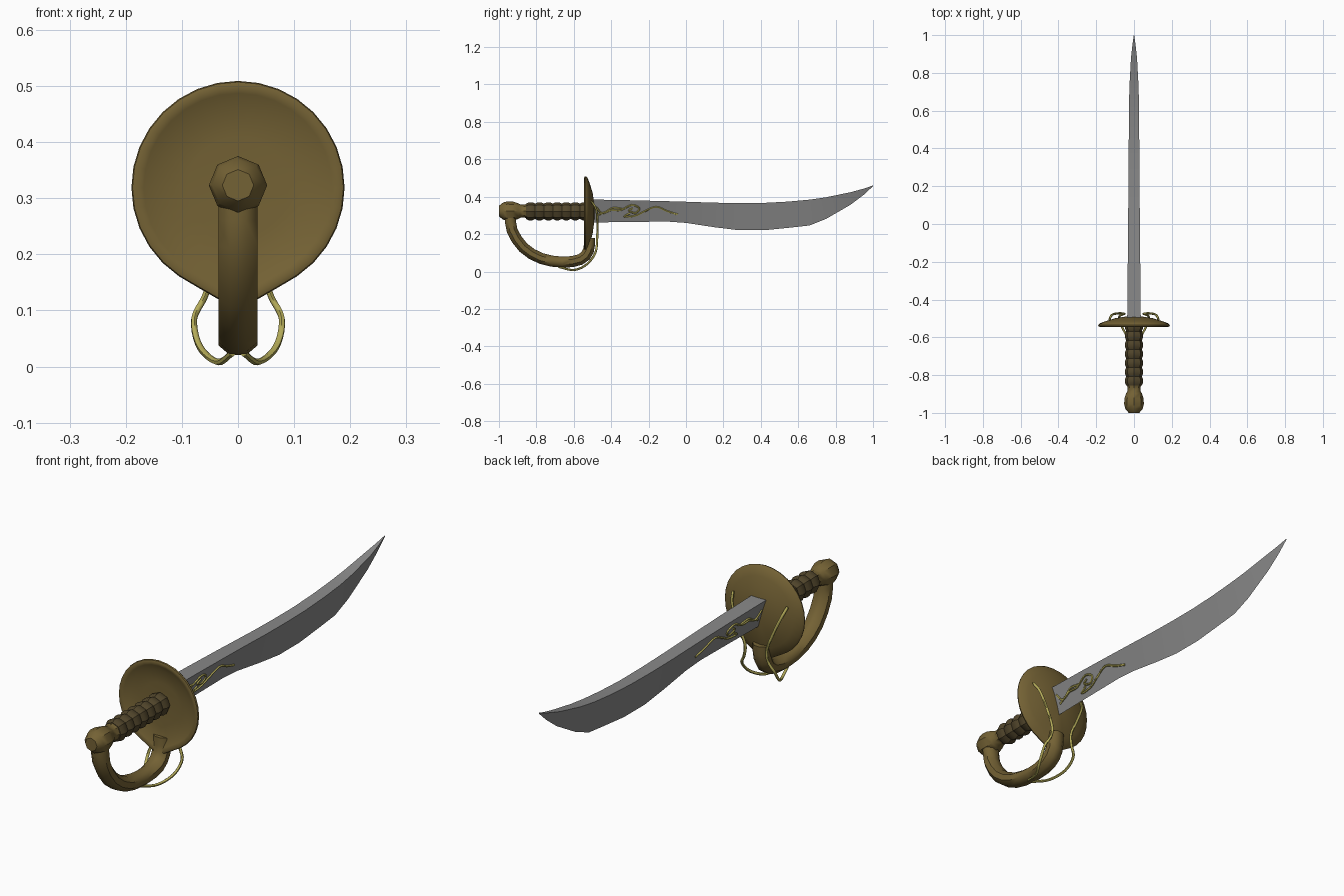
import bpy, bmesh, math
from mathutils import Vector

if "Cube" in bpy.data.objects:
    bpy.data.objects.remove(bpy.data.objects["Cube"])


def material(name, rgb):
    m = bpy.data.materials.new(name)
    m.diffuse_color = (*rgb, 1)
    m.use_nodes = True
    m.node_tree.nodes["Principled BSDF"].inputs["Base Color"].default_value = m.diffuse_color
    return m


BRASS = material("aged brass", (0.175, 0.122, 0.035))
LEATHER = material("dark leather", (0.085, 0.062, 0.025))
GOLD = material("bright gold", (0.46, 0.41, 0.10))
STEEL = material("steel", (0.25, 0.25, 0.25))


def finish(obj, mat, angle=35):
    obj.data.materials.append(mat)
    bpy.ops.object.select_all(action='DESELECT')
    obj.select_set(True)
    bpy.context.view_layer.objects.active = obj
    bpy.ops.object.shade_smooth_by_angle(angle=math.radians(angle))
    return obj


def loft(name, rings, mat, angle=35):
    """Skin a list of equal-length point rings and cap both ends."""
    bm = bmesh.new()
    rows = [[bm.verts.new(p) for p in r] for r in rings]
    n = len(rows[0])
    for a, b in zip(rows, rows[1:]):
        for i in range(n):
            j = (i + 1) % n
            bm.faces.new((a[i], a[j], b[j], b[i]))
    bm.faces.new(rows[0][::-1])
    bm.faces.new(rows[-1])
    bmesh.ops.remove_doubles(bm, verts=bm.verts, dist=1e-5)
    bmesh.ops.recalc_face_normals(bm, faces=bm.faces)
    me = bpy.data.meshes.new(name)
    bm.to_mesh(me)
    bm.free()
    obj = bpy.data.objects.new(name, me)
    bpy.context.collection.objects.link(obj)
    return finish(obj, mat, angle)


def turned(name, profile, z, sides, mat, angle=35, stretch=lambda t: 1):
    """Profile of (radius, y) spun round the y axis; t = 0 points up."""
    angs = [2 * math.pi * i / sides for i in range(sides)]
    rings = [[(r * stretch(t) * math.sin(t), y, z + r * stretch(t) * math.cos(t))
              for t in angs] for r, y in profile]
    return loft(name, rings, mat, angle)


def smooth_path(pts, steps):
    """Catmull-Rom interpolation through the points."""
    p = [Vector(q) for q in pts]
    p = [2 * p[0] - p[1]] + p + [2 * p[-1] - p[-2]]
    out = []
    for a, b, c, d in zip(p, p[1:], p[2:], p[3:]):
        for k in range(steps):
            t = k / steps
            out.append(0.5 * (2 * b + (c - a) * t + (2 * a - 5 * b + 4 * c - d) * t * t
                              + (3 * b - a - 3 * c + d) * t ** 3))
    return out + [p[-2]]


def wire(name, pts, radius, mat, steps=4):
    path = smooth_path(pts, steps)
    cu = bpy.data.curves.new(name, 'CURVE')
    cu.dimensions = '3D'
    cu.bevel_depth = radius
    cu.bevel_resolution = 1
    cu.use_fill_caps = True
    sp = cu.splines.new('POLY')
    sp.points.add(len(path) - 1)
    for q, v in zip(sp.points, path):
        q.co = (*v, 1)
    obj = bpy.data.objects.new(name, cu)
    bpy.context.collection.objects.link(obj)
    bpy.ops.object.select_all(action='DESELECT')
    obj.select_set(True)
    bpy.context.view_layer.objects.active = obj
    bpy.ops.object.convert(target='MESH')
    return finish(bpy.context.view_layer.objects.active, mat, 60)


# Blade: wedge section with flat spine; (y, spine z, edge z, half width)
STATIONS = [(-0.51, 0.385, 0.262, 0.036), (-0.30, 0.381, 0.265, 0.034),
            (-0.10, 0.376, 0.267, 0.032), (0.00, 0.373, 0.260, 0.031),
            (0.15, 0.368, 0.237, 0.030), (0.28, 0.366, 0.221, 0.029),
            (0.42, 0.367, 0.221, 0.028), (0.55, 0.374, 0.234, 0.027),
            (0.66, 0.384, 0.246, 0.026), (0.75, 0.397, 0.282, 0.023),
            (0.88, 0.424, 0.357, 0.016), (0.95, 0.443, 0.410, 0.008),
            (1.00, 0.460, 0.456, 0.001)]
loft("blade", [[(-w, y, zt), (w, y, zt), (0, y, zb)] for y, zt, zb, w in STATIONS], STEEL, 25)


def side_x(y, z):
    """Half width of the blade at a point on its side."""
    for a, b in zip(STATIONS, STATIONS[1:]):
        if a[0] <= y <= b[0]:
            f = (y - a[0]) / (b[0] - a[0])
            zt, zb, w = (a[k] + f * (b[k] - a[k]) for k in (1, 2, 3))
            return w * (z - zb) / (zt - zb)


# Scrollwork on both sides of the blade
SCROLLS = [
    [(-0.48, 0.345), (-0.45, 0.312), (-0.40, 0.328), (-0.35, 0.328), (-0.29, 0.355),
     (-0.25, 0.338), (-0.27, 0.313), (-0.305, 0.325), (-0.285, 0.338)],
    [(-0.045, 0.305), (-0.10, 0.322), (-0.16, 0.345), (-0.22, 0.322), (-0.27, 0.298),
     (-0.33, 0.293), (-0.30, 0.312)],
    [(-0.47, 0.303), (-0.43, 0.318), (-0.39, 0.340), (-0.34, 0.335)]]
for s in (-1, 1):
    for path in SCROLLS:
        wire("blade_scroll", [(s * side_x(y, z), y, z) for y, z in path], 0.005, GOLD)

# Dished guard, drawn to a point at the bottom
A0 = math.radians(30)


def teardrop(t):
    off = abs(t - math.pi)
    return 1 / math.cos(off - A0) if off < A0 else 1


turned("guard", [(0.0, -0.524), (0.09, -0.525), (0.145, -0.530), (0.168, -0.541),
                 (0.180, -0.545), (0.188, -0.542), (0.190, -0.536), (0.183, -0.527),
                 (0.15, -0.514), (0.10, -0.499), (0.05, -0.491), (0.0, -0.489)],
       0.319, 32, BRASS, 50, teardrop)

# Ribbed grip
ribs, y0, y1 = 7, -0.855, -0.52
step = (y1 - y0) / ribs
grip = []
for i in range(ribs):
    y = y0 + i * step
    grip += [(0.041, y), (0.048, y + 0.3 * step), (0.048, y + 0.7 * step)]
turned("grip", grip + [(0.041, y1)], 0.322, 8, LEATHER, 40)

# Pommel with neck
turned("pommel", [(0.028, -1.0), (0.046, -0.978), (0.052, -0.955), (0.051, -0.925),
                  (0.042, -0.897), (0.035, -0.885), (0.035, -0.862), (0.039, -0.85)],
       0.323, 8, BRASS, 40)

# Knuckle bow swept from pommel to guard
BOW = [(0, -0.940, 0.305), (0, -0.930, 0.22), (0, -0.870, 0.128), (0, -0.775, 0.070),
       (0, -0.66, 0.050), (0, -0.565, 0.064), (0, -0.522, 0.110), (0, -0.515, 0.18)]
path = smooth_path(BOW, 2)
rings = []
for i, p in enumerate(path):
    tan = (path[min(i + 1, len(path) - 1)] - path[max(i - 1, 0)]).normalized()
    nor = Vector((0, -tan.z, tan.y))
    rings.append([p + Vector((0.038 * math.cos(a), 0, 0)) + nor * 0.032 * math.sin(a)
                  for a in (math.pi * (k + 0.5) / 4 for k in range(8))])
loft("knuckle_bow", rings, BRASS, 50)

# Gold wires looping from the guard's back to under the bow
for s in (-1, 1):
    wire("guard_wire", [(s * x, y, z) for x, y, z in (
        (0.13, -0.505, 0.375), (0.115, -0.480, 0.33), (0.08, -0.473, 0.25),
        (0.052, -0.475, 0.18), (0.057, -0.478, 0.13), (0.078, -0.492, 0.085),
        (0.068, -0.535, 0.035), (0.036, -0.60, 0.008), (0.010, -0.68, 0.024))],
        0.006, GOLD, 5)
